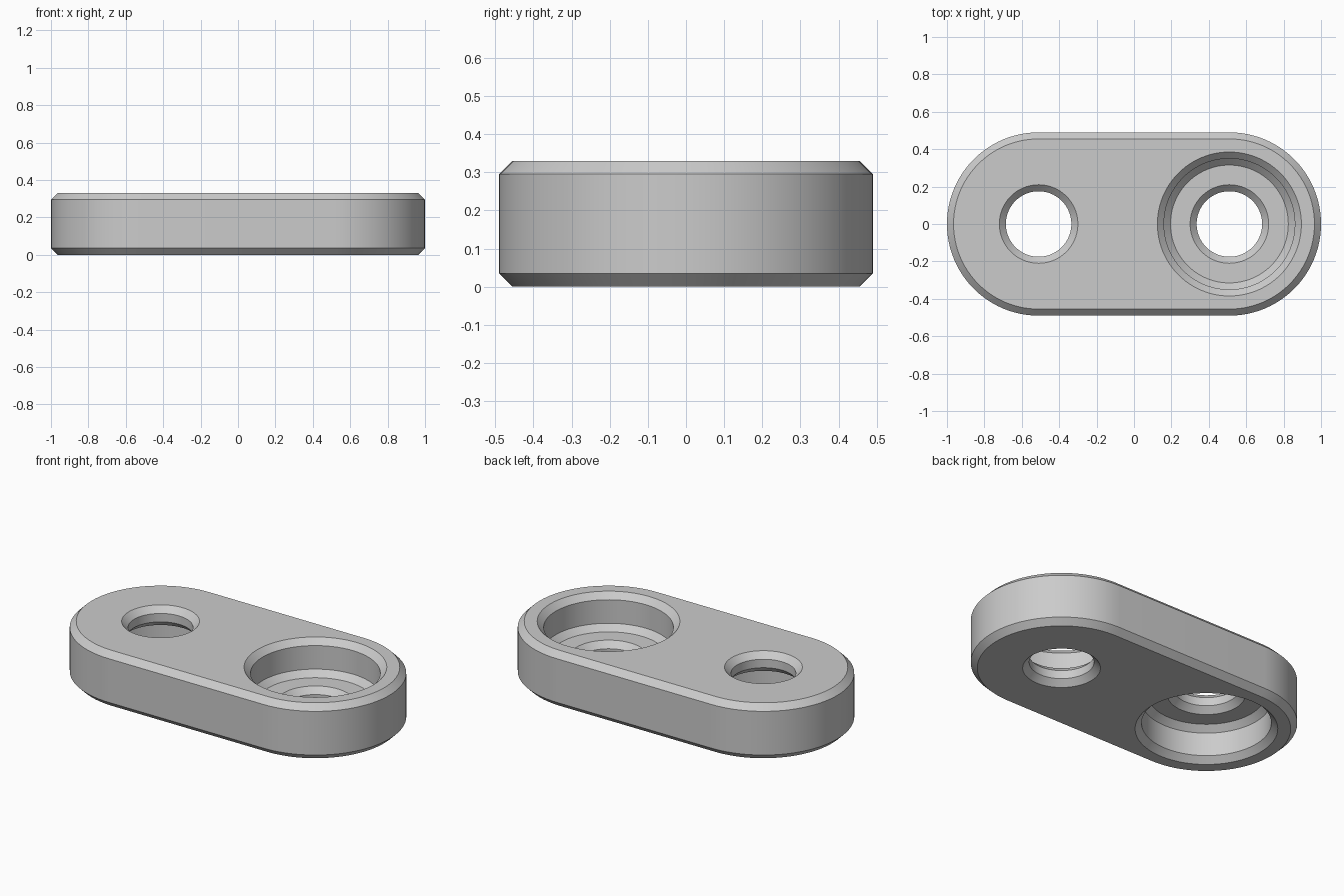
import bpy, bmesh
from math import pi, cos, sin, radians

if "Cube" in bpy.data.objects:
    bpy.data.objects.remove(bpy.data.objects["Cube"], do_unlink=True)

HEIGHT, CHAMFER = 0.33, 0.035
CENTRE, RADIUS = 0.51, 0.49
HOLE, BORE, FLOOR = 0.175, 0.35, 0.12
SEGMENTS = 96
OVER = 0.05  # how far cutters run past the surface

grey = bpy.data.materials.new("plain grey")
grey.use_nodes = True
colour = (0.6, 0.6, 0.6, 1)
grey.diffuse_color = colour
grey.node_tree.nodes["Principled BSDF"].inputs["Base Color"].default_value = colour


def loft(name, outline, profile):
    """Closed solid from stacked outlines; profile is a list of (radius, z)."""
    bm = bmesh.new()
    rings = [[bm.verts.new((x, y, z)) for x, y in outline(r)] for r, z in profile]
    for low, high in zip(rings, rings[1:]):
        for i in range(len(low)):
            j = (i + 1) % len(low)
            bm.faces.new((low[i], low[j], high[j], high[i]))
    bm.faces.new(rings[0][::-1])
    bm.faces.new(rings[-1])
    mesh = bpy.data.meshes.new(name)
    bm.to_mesh(mesh)
    bm.free()
    mesh.materials.append(grey)
    obj = bpy.data.objects.new(name, mesh)
    bpy.context.collection.objects.link(obj)
    return obj


def circle(r):
    return [(r * cos(2 * pi * i / SEGMENTS), r * sin(2 * pi * i / SEGMENTS))
            for i in range(SEGMENTS)]


def stadium(r):
    half = SEGMENTS // 2
    pts = []
    for side in (1, -1):
        for i in range(half + 1):
            a = -pi / 2 + pi * i / half
            pts.append((side * (CENTRE + r * cos(a)), side * r * sin(a)))
    return pts


# Rounded link plate with chamfered top and bottom edges
plate = loft("link_plate", stadium, [
    (RADIUS - CHAMFER, 0), (RADIUS, CHAMFER),
    (RADIUS, HEIGHT - CHAMFER), (RADIUS - CHAMFER, HEIGHT)])

# Stepped hole: chamfered through hole opening into a chamfered counterbore
c = CHAMFER
step_profile = [
    (HOLE + c + OVER, -OVER), (HOLE, c), (HOLE, FLOOR - c), (HOLE + c, FLOOR),
    (BORE - c, FLOOR), (BORE, FLOOR + c), (BORE, HEIGHT - c),
    (BORE + c + OVER, HEIGHT + OVER)]

# One counterbore opens upward, the other is turned over to open downward
cutters = []
for name, x, flip in (("upper_bore_cutter", CENTRE, False),
                      ("lower_bore_cutter", -CENTRE, True)):
    cutter = loft(name, circle, step_profile)
    cutter.location.x = x
    if flip:
        cutter.rotation_euler.x = pi
        cutter.location.z = HEIGHT
    cutter.hide_render = True
    cutters.append(cutter)
    cut = plate.modifiers.new(name, "BOOLEAN")
    cut.operation = "DIFFERENCE"
    cut.solver = "EXACT"
    cut.object = cutter

# Apply the cuts and drop the cutters
graph = bpy.context.evaluated_depsgraph_get()
plate_mesh = bpy.data.meshes.new_from_object(plate.evaluated_get(graph))
plate.modifiers.clear()
plate.data = plate_mesh
plate_mesh.materials.clear()
plate_mesh.materials.append(grey)
for cutter in cutters:
    bpy.data.objects.remove(cutter, do_unlink=True)

# Smooth walls with crisp chamfer edges
bpy.ops.object.select_all(action="DESELECT")
plate.select_set(True)
bpy.context.view_layer.objects.active = plate
bpy.ops.object.shade_smooth_by_angle(angle=radians(30))
